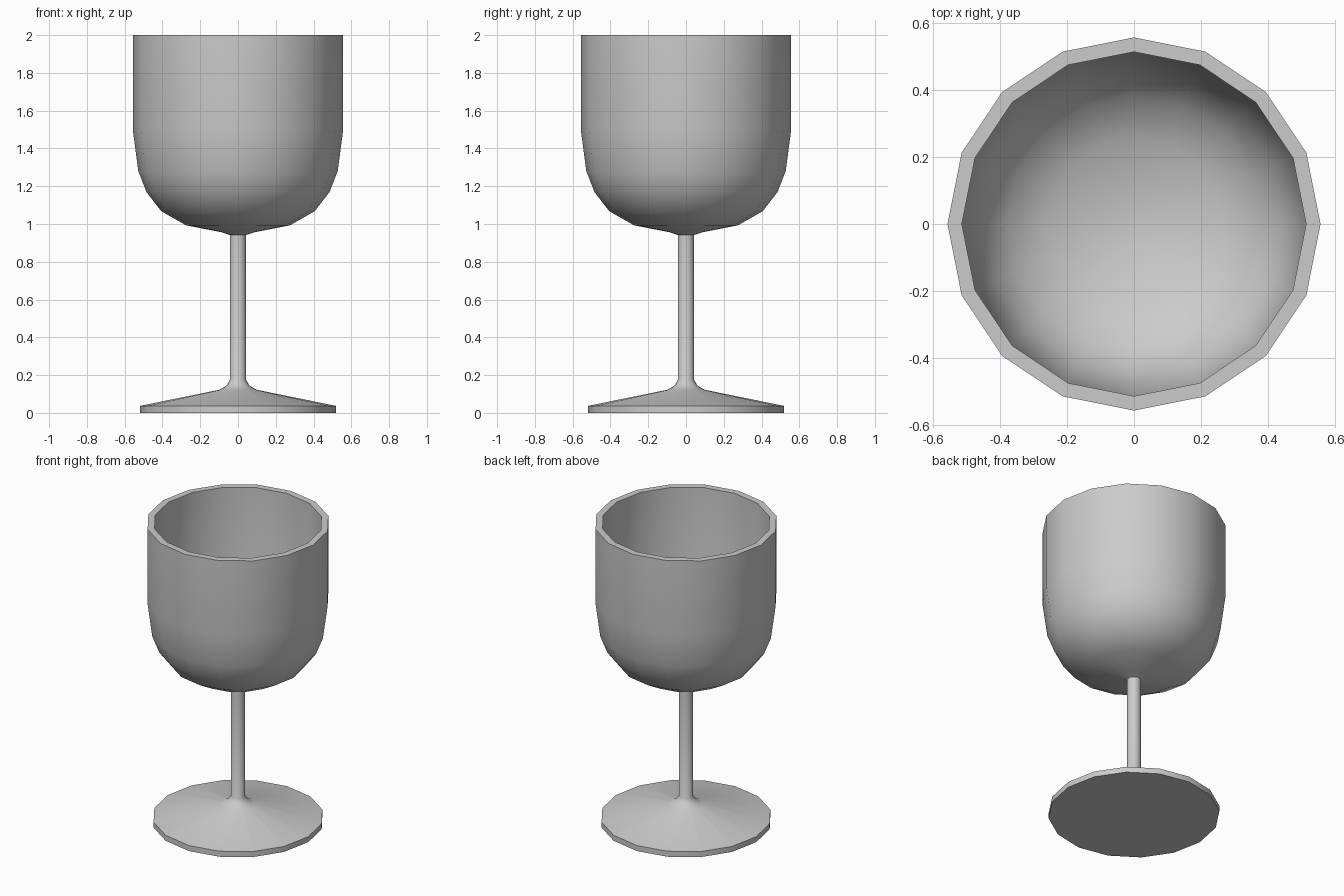
import bpy, bmesh
from math import cos, sin, tau, radians

if "Cube" in bpy.data.objects:
    bpy.data.objects.remove(bpy.data.objects["Cube"])

SIDES = 16

# (radius, height) from the underside, up the outside, then down inside the bowl
foot_and_stem = [(0, 0), (0.52, 0), (0.52, 0.037), (0.10, 0.122),
                 (0.06, 0.145), (0.043, 0.175), (0.043, 0.942)]
bowl_outside = [(0.09, 0.957), (0.275, 0.993), (0.407, 1.068), (0.485, 1.17),
                (0.528, 1.28), (0.557, 1.50), (0.557, 2.0)]
bowl_inside = [(0.514, 2.0), (0.514, 1.50), (0.486, 1.29), (0.446, 1.19),
               (0.38, 1.105), (0.26, 1.037), (0.09, 1.003), (0, 0.995)]


def lathe(name, profile):
    """Revolve a profile that starts and ends on the z axis."""
    bm = bmesh.new()
    rings = []
    for r, z in profile:
        n = SIDES if r > 0 else 1
        rings.append([bm.verts.new((r * cos(tau * i / SIDES), r * sin(tau * i / SIDES), z))
                      for i in range(n)])
    for a, b in zip(rings, rings[1:]):
        for i in range(SIDES):
            j = (i + 1) % SIDES
            if len(a) == 1:
                bm.faces.new((a[0], b[j], b[i]))
            elif len(b) == 1:
                bm.faces.new((a[i], a[j], b[0]))
            else:
                bm.faces.new((a[i], a[j], b[j], b[i]))
    bmesh.ops.recalc_face_normals(bm, faces=bm.faces)
    mesh = bpy.data.meshes.new(name)
    bm.to_mesh(mesh)
    bm.free()
    obj = bpy.data.objects.new(name, mesh)
    bpy.context.collection.objects.link(obj)
    return obj


# Wine glass: foot, stem and hollow bowl in one continuous surface
glass = lathe("wine_glass", foot_and_stem + bowl_outside + bowl_inside)
bpy.context.view_layer.objects.active = glass
glass.select_set(True)
bpy.ops.object.shade_smooth_by_angle(angle=radians(50))
